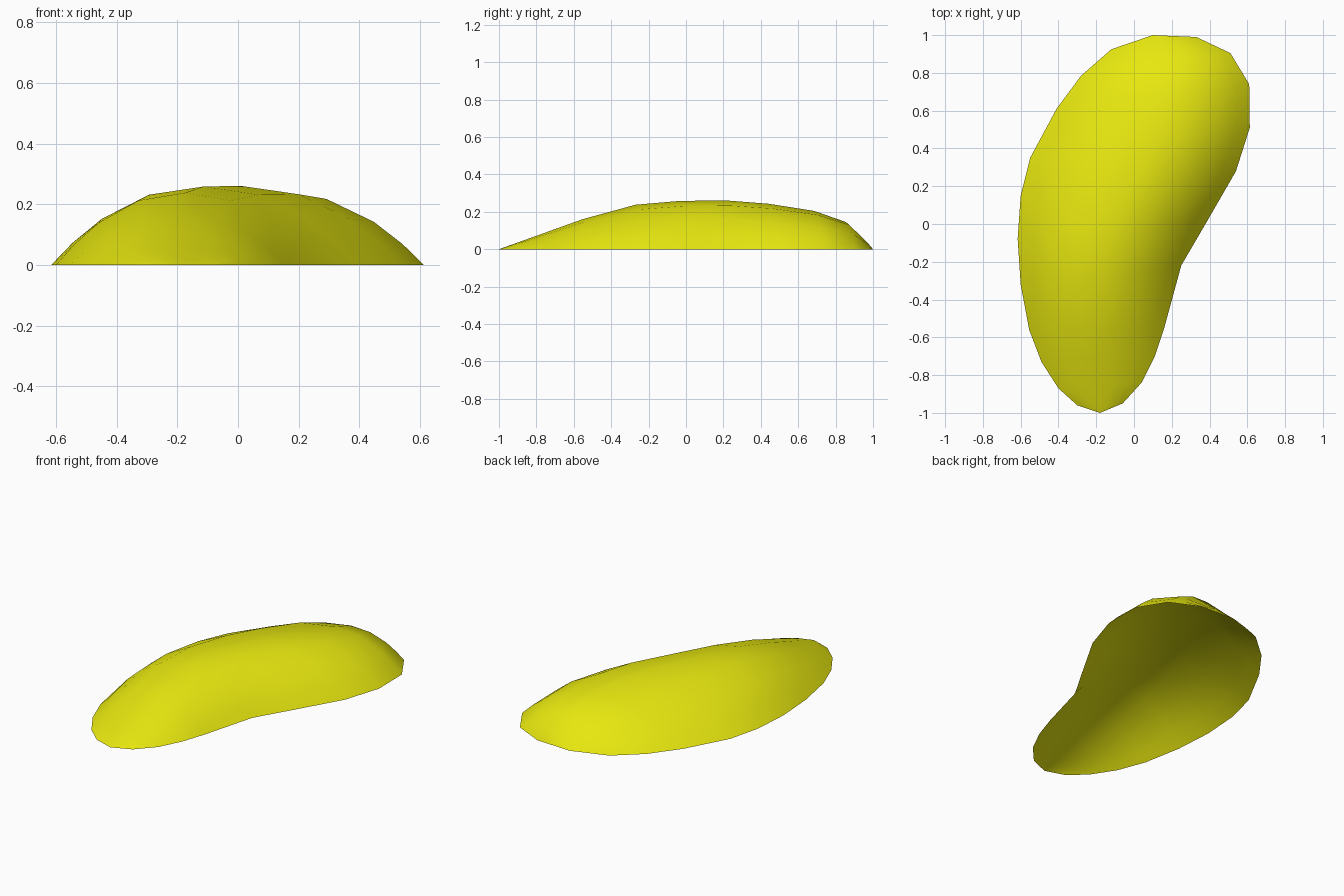
import bpy, bmesh
from mathutils import Vector

if "Cube" in bpy.data.objects:
    bpy.data.objects.remove(bpy.data.objects["Cube"])

# Outline on the ground, both sides running from the back tip to the front tip
BACK, FRONT = (0.10, 1.0), (-0.18, -1.0)
RIGHT = [(.33, .99), (.51, .905), (.61, .74), (.613, .51), (.54, .28), (.39, .02),
         (.25, -.22), (.16, -.55), (.11, -.70), (.04, -.84), (-.06, -.95)]
LEFT = [(-.12, .925), (-.28, .785), (-.41, .61), (-.55, .35), (-.60, .15), (-.616, -.08),
        (-.60, -.32), (-.555, -.56), (-.49, -.73), (-.40, -.87), (-.30, -.96)]
# Height of the crest along y
CREST = [(-1, 0), (-.36, .23), (.10, .27), (.61, .23), (.85, .15), (1, 0)]
STEPS = [0, .14, .33, .64, 1]


def crest_height(y):
    for (y0, z0), (y1, z1) in zip(CREST, CREST[1:]):
        if y <= y1:
            return z0 + (z1 - z0) * (y - y0) / (y1 - y0)
    return 0


def section(left, right):
    """Arched section from the left edge over the crest to the right edge."""
    l, r = Vector(left), Vector(right)
    bias = .5 + .08 * max(0, min(1, (l.y + r.y) / 1.0))
    mid = l.lerp(r, bias)
    h = crest_height(mid.y)
    arch = lambda edge, t: (*edge.lerp(mid, t), h * (1 - (1 - t) ** 2.2))
    return [arch(l, t) for t in STEPS] + [arch(r, t) for t in STEPS[-2::-1]]


# Curved open shell, lofted section by section and closed at both tips
bm = bmesh.new()
rows = [[bm.verts.new(p) for p in section(l, r)] for l, r in zip(LEFT, RIGHT)]
for a, b in zip(rows, rows[1:]):
    for i in range(len(a) - 1):
        bm.faces.new((a[i], b[i], b[i + 1], a[i + 1]))
for tip, row in ((BACK, rows[0]), (FRONT, rows[-1])):
    v = bm.verts.new((*tip, 0))
    for p, q in zip(row, row[1:]):
        bm.faces.new((v, p, q))
bmesh.ops.recalc_face_normals(bm, faces=bm.faces)
if sum(f.normal.z for f in bm.faces) < 0:
    bmesh.ops.reverse_faces(bm, faces=bm.faces)

mesh = bpy.data.meshes.new("curved_shell")
bm.to_mesh(mesh)
bm.free()
mesh.shade_smooth()
yellow = bpy.data.materials.new("yellow")
yellow.diffuse_color = (0.8, 0.8, 0.005, 1)
yellow.use_nodes = True
yellow.node_tree.nodes["Principled BSDF"].inputs["Base Color"].default_value = yellow.diffuse_color
mesh.materials.append(yellow)
bpy.context.collection.objects.link(bpy.data.objects.new("curved_shell", mesh))
